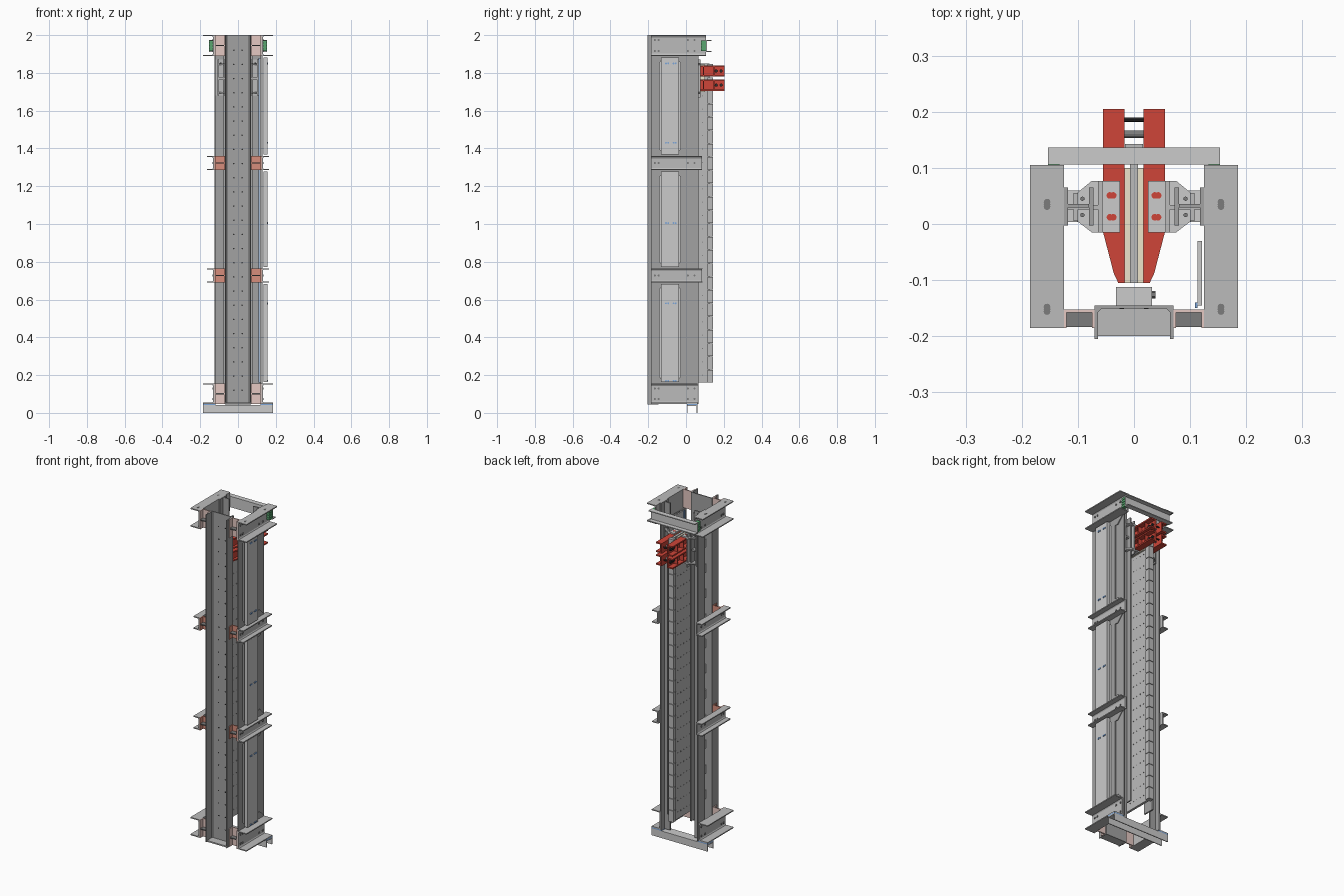
import bpy, bmesh, math
from mathutils import Matrix

if "Cube" in bpy.data.objects:
    bpy.data.objects.remove(bpy.data.objects["Cube"])

MATS = {}
COL = dict(steel=(.36, .36, .36), dark=(.2, .2, .2), light=(.78, .78, .75), mid=(.5, .5, .5),
           red=(.62, .06, .04), salmon=(.68, .27, .2), pink=(.78, .58, .54),
           cream=(.85, .78, .6), blue=(.2, .38, .7), green=(.1, .38, .16), black=(.03, .03, .03))


def finish(name, bm, col, mirror=False):
    bmesh.ops.recalc_face_normals(bm, faces=bm.faces)
    me = bpy.data.meshes.new(name)
    bm.to_mesh(me)
    bm.free()
    ob = bpy.data.objects.new(name, me)
    bpy.context.collection.objects.link(ob)
    if col not in MATS:
        MATS[col] = bpy.data.materials.new(col)
        MATS[col].diffuse_color = (*COL[col], 1)
    me.materials.append(MATS[col])
    if mirror:
        ob.modifiers.new("mirror", 'MIRROR').use_mirror_merge = False
    return ob


def add_box(bm, x0, x1, y0, y1, z0, z1):
    m = Matrix.Translation(((x0 + x1) / 2, (y0 + y1) / 2, (z0 + z1) / 2)) @ \
        Matrix.Diagonal((x1 - x0, y1 - y0, z1 - z0, 1))
    bmesh.ops.create_cube(bm, size=1, matrix=m)


def add_prism(bm, pts, axis, a, b):
    def put(p, t):
        return {'x': (t, p[0], p[1]), 'y': (p[0], t, p[1]), 'z': (p[0], p[1], t)}[axis]
    f = bm.faces.new([bm.verts.new(put(p, a)) for p in pts])
    r = bmesh.ops.extrude_face_region(bm, geom=[f])
    d = {'x': (b - a, 0, 0), 'y': (0, b - a, 0), 'z': (0, 0, b - a)}[axis]
    bmesh.ops.translate(bm, vec=d, verts=[v for v in r['geom'] if isinstance(v, bmesh.types.BMVert)])


def boxes(name, items, col, mirror=False):
    bm = bmesh.new()
    for i in items:
        add_box(bm, *i)
    return finish(name, bm, col, mirror)


def prism(name, profiles, axis, spans, col, mirror=False):
    bm = bmesh.new()
    for p, (a, b) in zip(profiles, spans):
        add_prism(bm, p, axis, a, b)
    return finish(name, bm, col, mirror)


def rods(name, centres, axis, r, depth, col, mirror=False, seg=8):
    bm = bmesh.new()
    rot = {'x': Matrix.Rotation(math.pi / 2, 4, 'Y'), 'y': Matrix.Rotation(math.pi / 2, 4, 'X'),
           'z': Matrix()}[axis]
    for c in centres:
        bmesh.ops.create_cone(bm, cap_ends=True, segments=seg, radius1=r, radius2=r, depth=depth,
                              matrix=Matrix.Translation(c) @ rot)
    return finish(name, bm, col, mirror)


# Front mast channel: web at the rear, flanges toward the front
t = .006
prism("front_mast_channel", [[(-.07, -.205), (-.07, -.145), (.07, -.145), (.07, -.205), (.07 - t, -.205),
      (.07 - t, -.157), (.058, -.151), (-.058, -.151), (-.07 + t, -.157), (-.07 + t, -.205)]],
      'z', [(.045, 2)], 'steel')
boxes("mast_foot_plate", [(-.064, .064, -.2, -.151, .046, .054)], 'mid')
rods("mast_web_holes", [(x, -.151, .12 + .075 * i) for i in range(25) for x in (-.022, .022)],
     'y', .004, .001, 'black')

# Side channels in four tiers: (z0, z1, rear end, outer flange edge)
tiers = [(.048, .155, .06, .185), (.69, .765, .085, .165), (1.285, 1.36, .085, .165), (1.89, 2, .105, .185)]
for n, (z0, z1, yb, xo) in enumerate(tiers):
    h = .006
    prism(f"side_channel_{n}", [[(.125, z0), (xo, z0), (xo, z0 + h), (.136, z0 + h), (.132, z0 + h * 2),
          (.132, z1 - h * 2), (.136, z1 - h), (xo, z1 - h), (xo, z1), (.125, z1)]], 'y', [(-.185, yb)], 'mid', True)
    zz = [z0 + .026, z1 - .026] if z1 - z0 > .1 else [(z0 + z1) / 2]
    rods(f"side_channel_bolts_{n}", [(.133, y, z) for y in (-.165, -.145, .01, .045) for z in zz],
         'x', .006, .006, 'dark', True, 6)
    # Spacers between the mast and side channels
    boxes(f"mast_spacer_{n}", [(.07, .125, -.158, -.152, z0, z1), (.07, .075, -.185, -.158, z0, z1),
          (.12, .125, -.185, -.158, z0, z1)], 'pink' if n in (0, 3) else 'salmon', True)
    boxes(f"spacer_rib_{n}", [(.075, .12, -.184, -.158, (z0 + z1) / 2 - .003, (z0 + z1) / 2 + .003)], 'dark', True)
rods("top_flange_slots", [(.155, y + d, 2) for y in (.035, -.152) for d in (-.004, 0, .004)],
     'z', .006, .001, 'dark', True, 12)

# Rear columns
boxes("rear_column", [(.118, .125, -.003, .065, .048, 2), (.08, .118, .029, .036, .048, 2),
      (.072, .08, -.003, .065, .155, 1.89)], 'steel', True)

# Guard frames with chamfered corners, one side only
bm = bmesh.new()
pale = []
for (_, za, _, _), (zb, _, _, _) in zip(tiers, tiers[1:]):
    x0, x1 = .126, .131
    for a, b in ((-.185, -.14), (-.03, .0)):
        add_box(bm, x0, x1, a, b, za, zb)
    for z, s in ((za, 1), (zb, -1)):
        lo, hi = sorted((z, z + s * .008))
        add_box(bm, x0, x1, -.14, -.03, lo, hi)
        for y, d in ((-.14, 1), (-.03, -1)):
            add_prism(bm, [(y, z), (y + d * .028, z), (y, z + s * .036)], 'x', x0, x1)
        for y, d in ((0, 1),):
            add_prism(bm, [(y, z), (y + d * .06, z), (y + d * .02, z + s * .04), (y, z + s * .04)], 'x', x0, x1)
    pale.append((.136, .156, -.132, -.036, za + .008, zb - .008))
finish("guard_frame", bm, 'steel')
boxes("guard_panel", pale, 'light')
boxes("cable_panel", [(.113, .121, -.145, -.03, .16, 1.88)], 'light')
boxes("cable_panel_edge", [(.109, .113, -.15, -.14, .16, 1.88)], 'blue')
rods("guard_bolts", [(.157, y + d, z) for z in (.17, .58, 1.005, 1.43, 1.85)
     for y in (-.1, -.06) for d in (-.006, .006)], 'x', .005, .005, 'blue')

# Central laminated fin with a segmented trailing edge
boxes("fin_plate", [(-.007, .007, -.105, .125, .16, 1.85)], 'mid')
n = 24
step = 1.69 / n
boxes("fin_edge_segments", [(-.016, .016, .115, .143, .16 + i * step, .16 + (i + 1) * step - .003)
      for i in range(n)], 'mid')
rods("fin_rivets", [(s * .0075, -.08 + j * .028, .2 + i * step) for s in (-1, 1) for j in range(7)
     for i in range(n - 1)], 'x', .003, .003, 'dark', False, 6)
boxes("fin_liner", [(.007, .017, -.105, .1, 1.70, 1.845)], 'cream', True)

# Clamps joining fin and mast
boxes("fin_clamps", [(-.032, .032, -.145, -.112, .2 + i * .15, .25 + i * .15) for i in range(12)], 'light')
rods("clamp_bolts", [(.034, -.126, .225 + i * .15) for i in range(12)], 'x', .007, .008, 'dark', False, 6)

# Red carriage arms: two stacked channels per side, flanges tapering to the front
outline = [(.017, -.105), (.028, -.105), (.036, -.088), (.055, -.015), (.055, .205), (.017, .205)]
flanges = [1.705, 1.757, 1.78, 1.832]
prism("carriage_arm_flanges", [outline] * 4, 'z', [(z, z + .008) for z in flanges], 'red', True)
boxes("carriage_arm_webs", [(.017, .025, -.105, .205, z, z + .06) for z in (1.705, 1.78)], 'red', True)
boxes("carriage_arm_ribs", [(.025, .05, y, y + .006, z, z + .06) for z in (1.705, 1.78)
      for y in (.09, .145)], 'red', True)
zs = (1.735, 1.81)
rods("carriage_bolts", [(-.003, .186, z) for z in zs], 'x', .004, .075, 'black')
rods("carriage_spacers", [(0, .16, z) for z in zs], 'x', .007, .06, 'dark', False, 12)
rods("carriage_nuts", [(.029, y, z) for z in zs for y in (.16, .186)], 'x', .009, .008, 'black', True, 6)

# Brackets tying the arms to the rear columns
gusset = [(.025, -.015), (.075, -.015), (.108, .01), (.108, .05), (.075, .077), (.025, .077)]
prism("arm_bracket_plates", [gusset, [(x, y) for x, y in gusset]], 'z', [(1.842, 1.85), (1.69, 1.698)], 'light', True)
boxes("arm_bracket_webs", [(.056, .064, -.015, .077, 1.67, 1.87), (.064, .118, .026, .034, 1.68, 1.87),
      (.1, .108, .005, .055, 1.68, 1.87), (.064, .1, .004, .056, 1.766, 1.776)], 'mid', True)
rods("arm_bracket_slots", [(.04 + d, y, 1.8505) for y in (.012, .051) for d in (-.003, .003)],
     'z', .006, .002, 'red', True, 12)
rods("arm_bracket_bolts", [(.092, y, 1.852) for y in (.016, .045)], 'z', .004, .006, 'dark', True, 6)

# Top rear cross channel and end clamps
boxes("top_cross_channel", [(-.153, .153, .106, .111, 1.91, 1.975), (-.153, .153, .111, .136, 1.91, 1.915),
      (-.153, .153, .111, .136, 1.97, 1.975)], 'light')
boxes("cross_channel_clamps", [(.133, .153, .08, .106, 1.915 + i * .015, 1.927 + i * .015)
      for i in range(4)] + [(.136, .15, .083, .106, 1.915, 1.972)], 'green', True)

# Bottom rear cross rail, an upturned channel with a shim on top
boxes("bottom_cross_rail", [(-.185, .185, .004, .009, 0, .042), (-.185, .185, .055, .06, 0, .042),
      (-.185, .185, .009, .055, .036, .042)], 'light')
boxes("bottom_rail_shim", [(.12, .185, .004, .06, .042, .048)], 'blue', True)

for m in bpy.data.materials:
    if m.users and not m.is_grease_pencil:
        m.use_nodes = True
        m.node_tree.nodes["Principled BSDF"].inputs["Base Color"].default_value = m.diffuse_color
